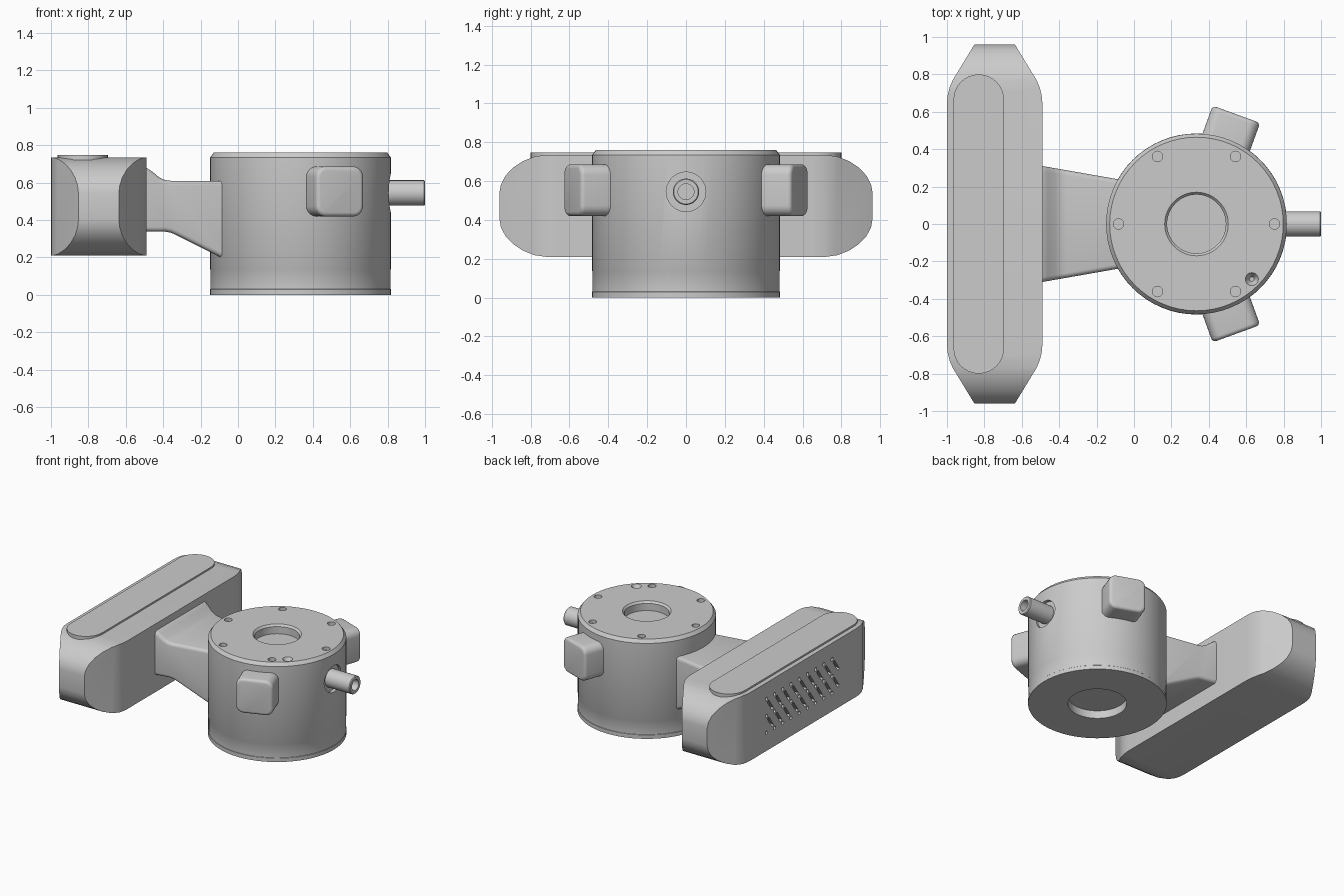
import bpy, bmesh, math
from mathutils import Matrix, Vector

cube = bpy.data.objects.get("Cube")
if cube:
    bpy.data.objects.remove(cube, do_unlink=True)

grey = bpy.data.materials.new("plain_grey")
grey.use_nodes = True
grey.diffuse_color = (0.6, 0.6, 0.6, 1)
grey.node_tree.nodes["Principled BSDF"].inputs["Base Color"].default_value = (0.6, 0.6, 0.6, 1)

DRUM_X = 0.334
BOX_X = -0.745
BOX_Z = 0.4725


def finish(name, bm):
    bmesh.ops.recalc_face_normals(bm, faces=bm.faces)
    mesh = bpy.data.meshes.new(name)
    bm.to_mesh(mesh)
    bm.free()
    mesh.materials.append(grey)
    obj = bpy.data.objects.new(name, mesh)
    bpy.context.collection.objects.link(obj)
    return obj


def smooth(obj, degrees=30):
    bpy.ops.object.select_all(action='DESELECT')
    obj.select_set(True)
    bpy.context.view_layer.objects.active = obj
    bpy.ops.object.shade_smooth_by_angle(angle=math.radians(degrees))


def lathe(name, profile, matrix, steps=64):
    bm = bmesh.new()
    verts = [bm.verts.new((r, 0, z)) for r, z in profile]
    edges = [bm.edges.new(pair) for pair in zip(verts, verts[1:])]
    bmesh.ops.spin(bm, geom=verts + edges, cent=(0, 0, 0), axis=(0, 0, 1),
                   angle=math.tau, steps=steps, use_duplicate=False)
    bmesh.ops.remove_doubles(bm, verts=bm.verts, dist=1e-4)
    bm.transform(matrix)
    return finish(name, bm)


def prism(name, points, vector):
    bm = bmesh.new()
    face = bm.faces.new([bm.verts.new(p) for p in points])
    new = bmesh.ops.extrude_face_region(bm, geom=[face])["geom"]
    bmesh.ops.translate(bm, vec=vector, verts=[v for v in new if isinstance(v, bmesh.types.BMVert)])
    return finish(name, bm)


def add_cylinder(bm, matrix, r1, r2, depth):
    bmesh.ops.create_cone(bm, cap_ends=True, segments=24, radius1=r1, radius2=r2,
                          depth=depth, matrix=matrix)


def boolean(obj, cutter, operation='DIFFERENCE'):
    mod = obj.modifiers.new("cut", 'BOOLEAN')
    mod.object, mod.operation, mod.solver = cutter, operation, 'EXACT'
    apply(obj)
    bpy.data.objects.remove(cutter, do_unlink=True)


def apply(obj):
    bpy.context.view_layer.update()
    graph = bpy.context.evaluated_depsgraph_get()
    mesh = bpy.data.meshes.new_from_object(obj.evaluated_get(graph))
    obj.modifiers.clear()
    obj.data = mesh


def mirrored(quarter):
    # Closed outline from a quarter that runs upward on the positive side
    half = [(a, -b) for a, b in reversed(quarter)] + quarter
    return half + [(-a, -b) for a, b in half]


SIDEWAYS = Matrix.Rotation(math.pi / 2, 4, 'Y')

# Drum with top and bottom recesses, base band and chamfered rim
drum = lathe("drum", [(0, .06), (.205, .06), (.205, 0), (.484, 0), (.484, .03), (.482, .032),
                      (.482, .135), (.483, .137), (.483, .735), (.464, .76), (.17, .76),
                      (.157, .745), (.157, .69), (0, .69)],
             Matrix.Translation((DRUM_X, 0, 0)))

# Screw holes, drain hole and rod socket
bm = bmesh.new()
for i in range(6):
    a = i * math.pi / 3
    add_cylinder(bm, Matrix.Translation((DRUM_X + .417 * math.cos(a), .417 * math.sin(a), .76)),
                 .028, .028, .05)
add_cylinder(bm, Matrix.Translation((.63, -.295, .76)), .012, .058, .08)
add_cylinder(bm, Matrix.Translation((.87, 0, .545)) @ SIDEWAYS, .102, .102, .16)
boolean(drum, finish("drum_cutter", bm))
smooth(drum)

# Hollow rod
rod = lathe("rod", [(0, .1), (.041, .1), (.041, .25), (.063, .25), (.068, .244), (.068, 0), (0, 0)],
            Matrix.Translation((.75, 0, .545)) @ SIDEWAYS, 32)
smooth(rod)

# Rounded side buttons
for name, side in (("left_button", 1), ("right_button", -1)):
    bm = bmesh.new()
    bmesh.ops.create_cube(bm, size=1, matrix=Matrix.Diagonal((.22, .27, .267, 1)))
    bmesh.ops.bevel(bm, geom=[e for e in bm.edges if abs(e.verts[0].co.x - e.verts[1].co.x) > .1],
                    offset=.055, segments=6, profile=.5, affect='EDGES')
    rim = [e for e in bm.edges if all(v.co.x > .1 for v in e.verts)]
    bmesh.ops.bevel(bm, geom=rim, offset=.022, segments=4, profile=.5, affect='EDGES')
    bm.transform(Matrix.Translation((DRUM_X, 0, .553)) @ Matrix.Rotation(math.radians(70 * side), 4, 'Z')
                 @ Matrix.Translation((.514, 0, 0)))
    smooth(finish(name, bm))

# Long housing: plan outline crossed with side outline
plan = mirrored([(.255, .65), (.251, .69), (.241, .73), (.224, .77), (.108, .96)])
side = mirrored([(.96, .07), (.953, .11), (.93, .155), (.89, .197), (.84, .23), (.78, .254), (.72, .2625)])
housing = prism("housing", [(BOX_X + x, y, 0) for x, y in plan], Vector((0, 0, 1)))
boolean(housing, prism("side_cutter", [(-1.2, y, BOX_Z + z) for y, z in side], Vector((1, 0, 0))),
        'INTERSECT')

# Slanted vent slots with round holes between the rows
bm = bmesh.new()
for i in range(9):
    y = (i - 4) * .1
    for z in (.415, .545):
        bmesh.ops.create_cube(bm, size=1, matrix=Matrix.Translation((-1, y, z))
                              @ Matrix.Rotation(math.radians(-35), 4, 'X')
                              @ Matrix.Diagonal((.05, .022, .1, 1)))
    for z in (.35, .48, .61):
        add_cylinder(bm, Matrix.Translation((-1, y + .05, z)) @ SIDEWAYS, .013, .013, .05)
boolean(housing, finish("vent_cutter", bm))
smooth(housing, 20)

# Raised capsule pad on the housing
R = .135
ends = []
for sign in (1, -1):
    for i in range(17):
        a = math.pi * i / 16
        ends.append((-.83 + sign * R * math.cos(a), sign * (.8 - R + R * math.sin(a)), .72))
smooth(prism("top_pad", ends, Vector((0, 0, .028))))

# Tapered neck between housing and drum
neck_profile = [(-.53, .69), (-.49, .68), (-.46, .66), (-.42, .627), (-.39, .614), (-.36, .61), (-.02, .61),
                (-.02, .165), (-.09, .2), (-.33, .32), (-.36, .333), (-.39, .338), (-.53, .338)]
neck = prism("neck", [(x, -1, z) for x, z in neck_profile], Vector((0, 2, 0)))
for v in neck.data.vertices:
    v.co.y *= .31 - (v.co.x + .49) * .175
bevel = neck.modifiers.new("round", 'BEVEL')
bevel.width, bevel.segments = .025, 4
bevel.limit_method, bevel.angle_limit = 'ANGLE', math.radians(60)
apply(neck)
smooth(neck)
